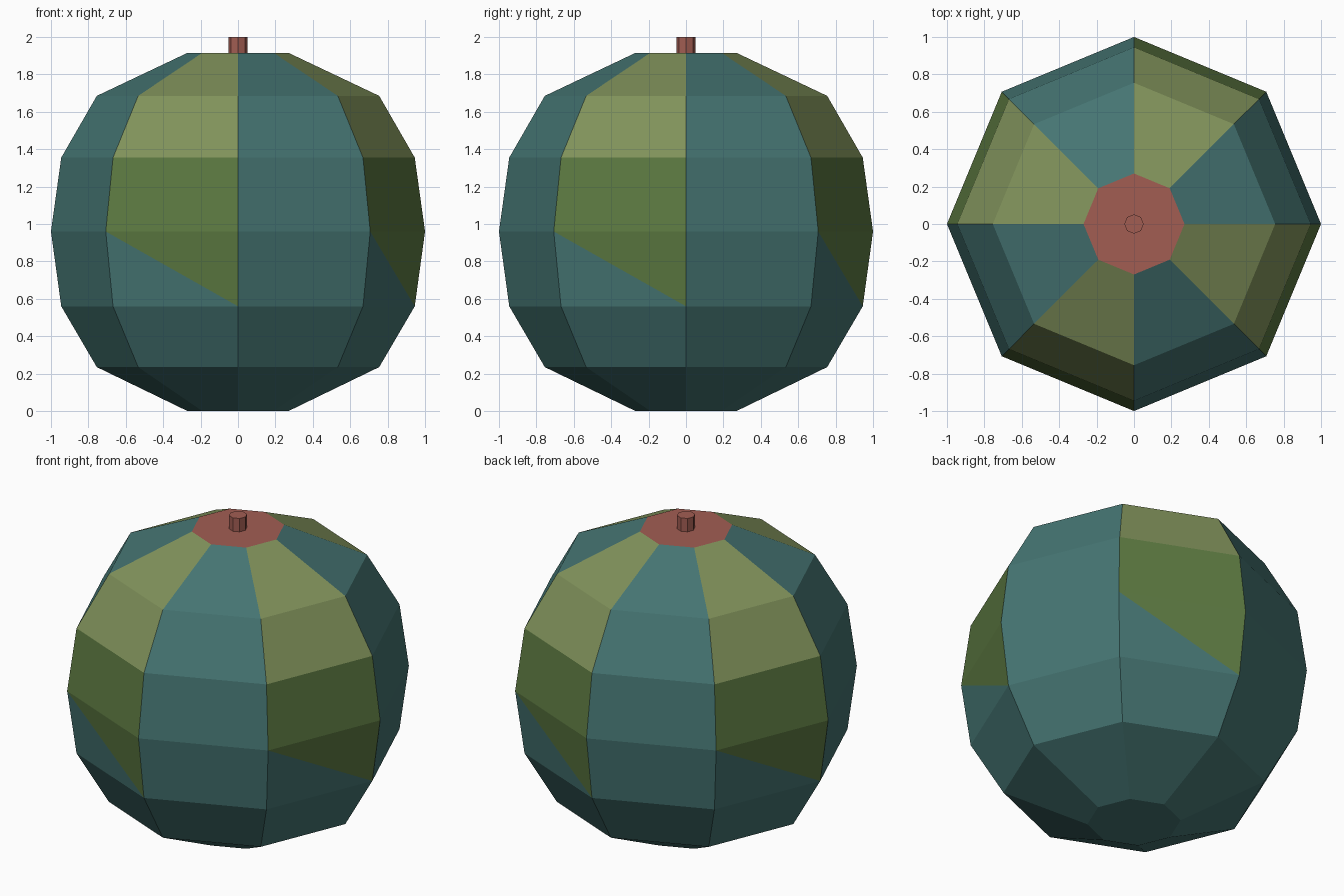
import bpy, bmesh
from math import cos, sin, pi

if "Cube" in bpy.data.objects:
    bpy.data.objects.remove(bpy.data.objects["Cube"])

SIDES = 8
# Body profile, bottom to top: (radius, height)
PROFILE = [(0.27, 0.0), (0.755, 0.235), (0.945, 0.56), (1.0, 0.96),
           (0.945, 1.355), (0.755, 1.685), (0.27, 1.915)]
TEAL, LIGHT, GREEN, RED = range(4)


def material(name, rgb):
    m = bpy.data.materials.new(name)
    m.diffuse_color = (*rgb, 1)
    m.use_nodes = True
    m.node_tree.nodes["Principled BSDF"].inputs["Base Color"].default_value = m.diffuse_color
    return m


mats = [material("teal", (0.06, 0.178, 0.17)),
        material("light_green", (0.22, 0.29, 0.105)),
        material("dark_green", (0.11, 0.195, 0.054)),
        material("red_brown", (0.36, 0.11, 0.086))]


def make_object(name, bm, materials):
    me = bpy.data.meshes.new(name)
    bm.to_mesh(me)
    bm.free()
    for m in materials:
        me.materials.append(m)
    ob = bpy.data.objects.new(name, me)
    bpy.context.collection.objects.link(ob)
    return ob


# Striped faceted body
bm = bmesh.new()
rings = [[bm.verts.new((r * cos(2 * pi * i / SIDES), r * sin(2 * pi * i / SIDES), z))
          for i in range(SIDES)] for r, z in PROFILE]


def face(verts, mat):
    bm.faces.new(verts).material_index = mat


for k, (low, high) in enumerate(zip(rings, rings[1:])):
    for i in range(SIDES):
        j = (i + 1) % SIDES
        a, b, c, d = low[i], low[j], high[j], high[i]
        striped = i % 2 == 1
        if striped and k == 2:
            # Slanted lower end of the green stripe
            face((b, c, d), GREEN)
            face((a, b, d), TEAL)
        else:
            face((a, b, c, d), (TEAL, TEAL, TEAL, GREEN, LIGHT, LIGHT)[k] if striped else TEAL)
face(rings[0][::-1], TEAL)
face(rings[-1], RED)
make_object("body", bm, mats)

# Short stem on top
bm = bmesh.new()
bmesh.ops.create_cone(bm, cap_ends=True, segments=SIDES, radius1=0.052, radius2=0.052, depth=0.1)
bmesh.ops.translate(bm, verts=bm.verts, vec=(0, 0, 1.95))
make_object("stem", bm, [mats[RED]])
